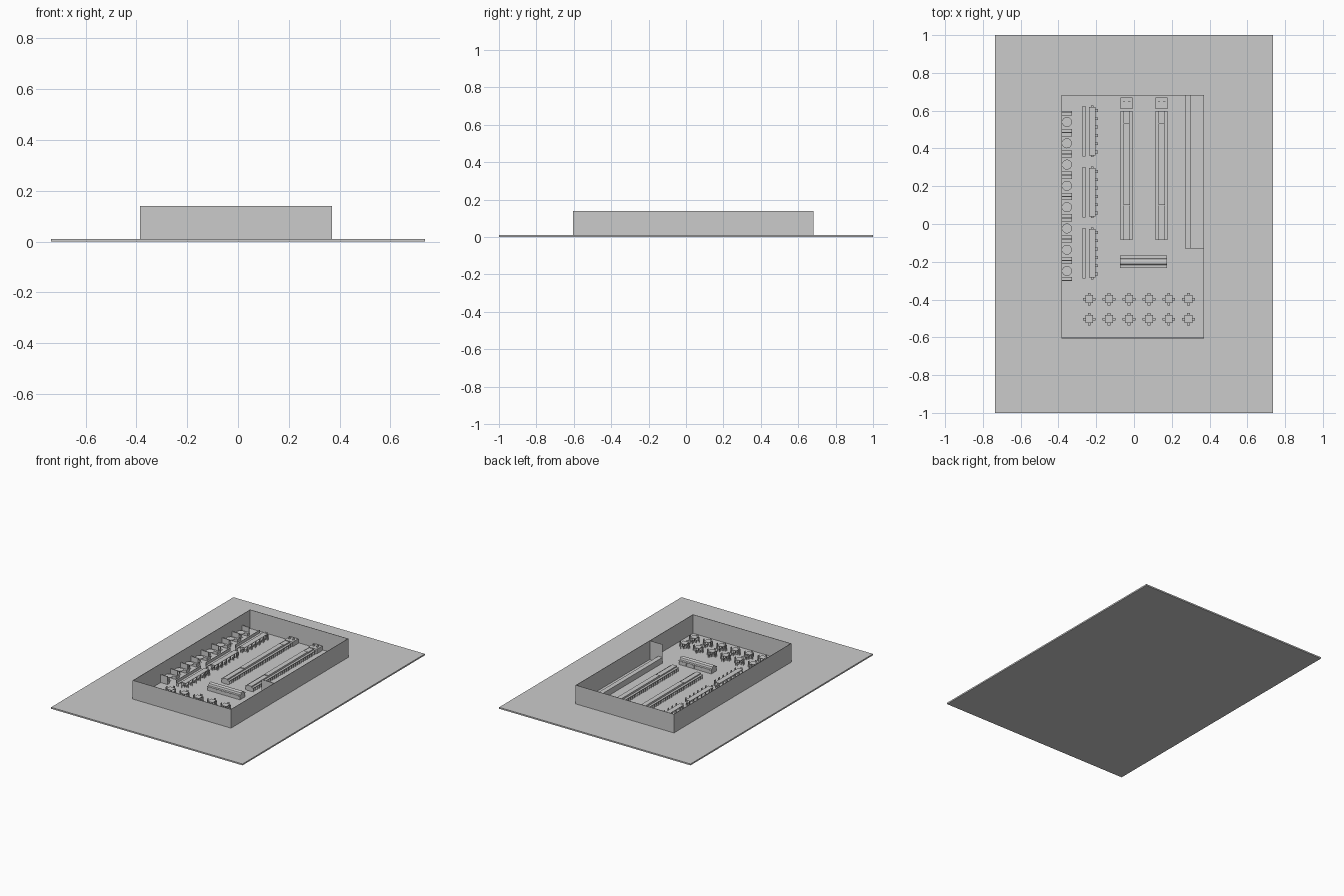
import bpy, bmesh, math
from mathutils import Matrix, Vector

if "Cube" in bpy.data.objects:
    bpy.data.objects.remove(bpy.data.objects["Cube"])

F = 0.01  # floor level


def box(bm, x0, x1, y0, y1, z0, z1):
    m = Matrix.Translation(((x0 + x1) / 2, (y0 + y1) / 2, (z0 + z1) / 2)) @ \
        Matrix.Diagonal((abs(x1 - x0), abs(y1 - y0), z1 - z0, 1))
    bmesh.ops.create_cube(bm, size=1, matrix=m)


def cyl(bm, x, y, r, z0, z1, n=20):
    bmesh.ops.create_cone(bm, cap_ends=True, segments=n, radius1=r, radius2=r, depth=z1 - z0,
                          matrix=Matrix.Translation((x, y, (z0 + z1) / 2)))


def make(name, build):
    bm = bmesh.new()
    build(bm)
    me = bpy.data.meshes.new(name)
    bm.to_mesh(me)
    bm.free()
    ob = bpy.data.objects.new(name, me)
    bpy.context.collection.objects.link(ob)
    return ob


def place(src, name, x, y, angle=0):
    ob = bpy.data.objects.new(name, src.data)
    bpy.context.collection.objects.link(ob)
    ob.location = (x, y, 0)
    ob.rotation_euler.z = math.radians(angle)
    return ob


def repeat(name, build, spots):
    first = make(name, build)
    for i, s in enumerate(spots):
        if i:
            place(first, name, *s)
        else:
            first.location = (s[0], s[1], 0)
            first.rotation_euler.z = math.radians(s[2] if len(s) > 2 else 0)


# Ground slab
make("ground_slab", lambda bm: box(bm, -0.735, 0.735, -1, 1, 0, F))

# Room walls, open at the top
def walls(bm):
    x0, x1, y0, y1, t, h = -0.385, 0.37, -0.605, 0.682, 0.003, 0.14
    box(bm, x0, x1, y0, y0 + t, F, h)
    box(bm, x0, x1, y1 - t, y1, F, h)
    box(bm, x0, x0 + t, y0 + t, y1 - t, F, h)
    box(bm, x1 - t, x1, y0 + t, y1 - t, F, h)
make("room_walls", walls)

# Service counter with full-height end partition
make("service_counter", lambda bm: box(bm, 0.27, 0.302, -0.127, 0.679, F, 0.05))
make("end_partition", lambda bm: box(bm, 0.27, 0.367, -0.13, -0.127, F, 0.14))

# Round booth tables along the left wall
STEP = 0.1127
def round_table(bm):
    cyl(bm, 0, 0, 0.0265, 0.041, 0.044)
    cyl(bm, 0, 0, 0.003, F, 0.041, 8)
    cyl(bm, 0, 0, 0.012, F, 0.012, 12)
repeat("round_booth_table", round_table, [(-0.355, 0.54 - i * STEP) for i in range(8)])

# Booth seats either side of a shared high back
def booth(bm, sides):
    box(bm, -0.027, 0.027, -0.003, 0.003, F, 0.065)
    for s in sides:
        box(bm, -0.027, 0.027, s * 0.003, s * 0.019, F, 0.03)
repeat("double_booth_seat", lambda bm: booth(bm, (-1, 1)),
       [(-0.355, 0.4835 - i * STEP) for i in range(7)])
repeat("end_booth_seat", lambda bm: booth(bm, (1,)),
       [(-0.355, -0.3), (-0.355, 0.594, 180)])

# Chair, facing -y with its back at +y
def chair(bm):
    w = 0.0075
    box(bm, -w, w, -w, w, 0.027, 0.0295)
    box(bm, -w, w, w - 0.002, w, 0.0295, 0.049)
    for x in (-w, w - 0.002):
        for y in (-w, w - 0.002):
            box(bm, x, x + 0.002, y, y + 0.002, F, 0.027)

chairs = []

# Square tables with four chairs each
def square_table(bm):
    box(bm, -0.021, 0.021, -0.021, 0.021, 0.041, 0.044)
    box(bm, -0.0025, 0.0025, -0.0025, 0.0025, F, 0.041)
    box(bm, -0.011, 0.011, -0.011, 0.011, F, 0.012)
spots = [(-0.237 + i * 0.1052, y) for i in range(6) for y in (-0.398, -0.504)]
repeat("square_table", square_table, spots)
for x, y in spots:
    d = 0.0265
    chairs += [(x, y + d), (x, y - d, 180), (x + d, y, -90), (x - d, y, 90)]

# Long tables with a wall-side bench and chairs
def long_table(bm):
    box(bm, -0.018, 0.018, -0.128, 0.128, 0.041, 0.044)
    for y in (-0.11, -0.065, -0.022, 0.022, 0.065, 0.11):
        box(bm, -0.002, 0.002, y - 0.002, y + 0.002, F, 0.041)
        box(bm, -0.01, 0.01, y - 0.004, y + 0.004, F, 0.012)

def long_bench(bm):
    box(bm, -0.008, 0.008, -0.134, 0.134, 0.026, 0.03)
    box(bm, -0.008, -0.006, -0.134, 0.134, 0.03, 0.05)
    for i in range(7):
        y = -0.13 + i * 0.26 / 6
        box(bm, -0.007, 0.007, y - 0.002, y + 0.002, F, 0.026)

rows = [0.491 - i * 0.323 for i in range(3)]
repeat("long_table", long_table, [(-0.221, y) for y in rows])
repeat("long_bench", long_bench, [(-0.264, y) for y in rows])
for y in rows:
    chairs += [(-0.198, y - 0.11 + i * 0.044, -90) for i in range(6)]
    chairs += [(-0.221, y + 0.13), (-0.221, y - 0.13, 180)]
repeat("chair", chair, chairs)

# Serving islands: core, glass-height lid in three lengths, slatted tray ledges
def island(bm):
    box(bm, -0.016, 0.016, -0.085, 0.597, F, 0.04)
    for a, b, h in ((-0.085, 0.099, 0.046), (0.101, 0.533, 0.05), (0.535, 0.597, 0.046)):
        box(bm, -0.017, 0.017, a, b, 0.04, h)
    for s in (-1, 1):
        box(bm, s * 0.016, s * 0.032, -0.085, 0.597, 0.034, 0.037)
        for i in range(33):
            y = -0.08 + i * 0.021
            box(bm, s * 0.016, s * 0.03, y - 0.002, y + 0.002, F, 0.034)
repeat("serving_island", island, [(-0.039, 0), (0.146, 0)])

# Checkout stands with small tills
def checkout(bm):
    box(bm, -0.032, 0.032, 0.61, 0.671, F, 0.042)
    for x in (-0.014, 0.014):
        box(bm, x - 0.006, x + 0.006, 0.635, 0.649, 0.042, 0.046)
        box(bm, x - 0.006, x + 0.006, 0.646, 0.649, 0.046, 0.056)
repeat("checkout_stand", checkout, [(-0.039, 0), (0.146, 0)])

# Buffet cabinet: stepped profile run along x, with door panels
def buffet(bm):
    half = [(0.028, F), (0.028, 0.036), (0.034, 0.036), (0.034, 0.04),
            (0.018, 0.04), (0.014, 0.053), (0.006, 0.057)]
    prof = half + [(-y, z) for y, z in reversed(half)]
    vs = [bm.verts.new((-0.074, y - 0.2, z)) for y, z in prof]
    f = bm.faces.new(vs)
    r = bmesh.ops.extrude_face_region(bm, geom=[f])
    bmesh.ops.translate(bm, vec=Vector((0.249, 0, 0)),
                        verts=[v for v in r["geom"] if isinstance(v, bmesh.types.BMVert)])
    bmesh.ops.recalc_face_normals(bm, faces=bm.faces)
    for i in range(4):
        x = -0.068 + i * 0.0615
        for s in (-1, 1):
            box(bm, x, x + 0.052, -0.2 + s * 0.028, -0.2 + s * 0.031, 0.014, 0.034)
make("buffet_cabinet", buffet)
